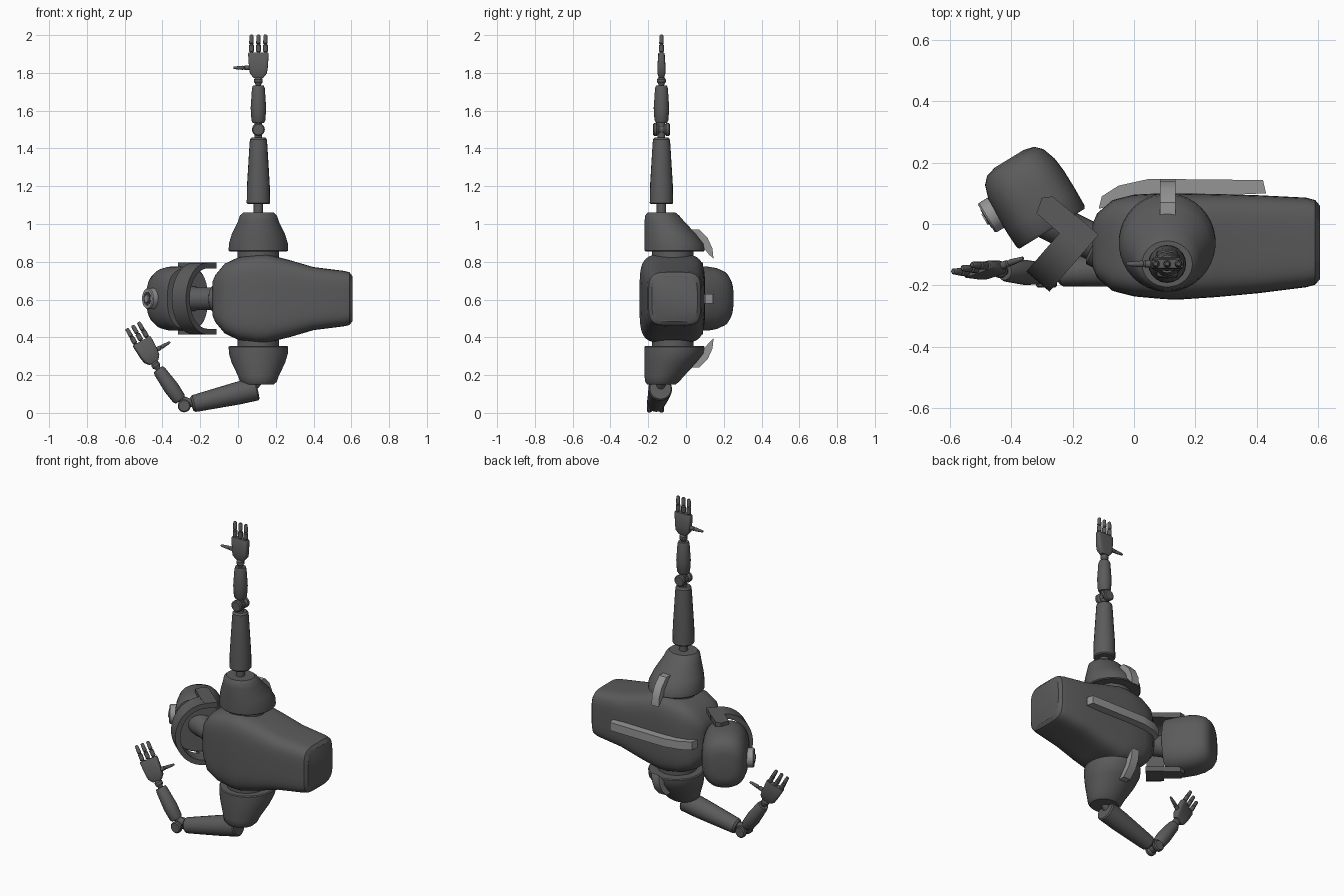
import bpy, bmesh, math
from mathutils import Vector as V

if "Cube" in bpy.data.objects:
    bpy.data.objects.remove(bpy.data.objects["Cube"])


def material(name, g):
    m = bpy.data.materials.new(name)
    m.diffuse_color = (g, g, g, 1)
    m.use_nodes = True
    m.node_tree.nodes["Principled BSDF"].inputs["Base Color"].default_value = m.diffuse_color
    return m


DARK = material("dark grey", 0.105)
LIGHT = material("light grey", 0.30)
BLACK = material("deep grey", 0.05)
MID = 0.605                      # mirror height of the torso
X, Y, Z = V((1, 0, 0)), V((0, 1, 0)), V((0, 0, 1))


def finish(name, bm, mat, angle=35):
    bmesh.ops.recalc_face_normals(bm, faces=bm.faces)
    me = bpy.data.meshes.new(name)
    bm.to_mesh(me)
    bm.free()
    me.shade_smooth()
    me.set_sharp_from_angle(angle=math.radians(angle))
    me.materials.append(mat)
    ob = bpy.data.objects.new(name, me)
    bpy.context.collection.objects.link(ob)
    return ob


def loft(name, o, u, v, w, sections, mat=DARK, n=2.0, seg=32):
    """Superellipse rings (t, cu, cv, ru, rv) along w."""
    bm = bmesh.new()
    rings = []
    for t, cu, cv, ru, rv in sections:
        ring = []
        for i in range(seg):
            a = 2 * math.pi * (i + 0.5) / seg
            c, s = math.cos(a), math.sin(a)
            pu = cu + ru * math.copysign(abs(c) ** (2 / n), c)
            pv = cv + rv * math.copysign(abs(s) ** (2 / n), s)
            ring.append(bm.verts.new(V(o) + u * pu + v * pv + w * t))
        rings.append(ring)
    for r0, r1 in zip(rings, rings[1:]):
        for i in range(seg):
            j = (i + 1) % seg
            bm.faces.new((r0[i], r0[j], r1[j], r1[i]))
    bm.faces.new(rings[0])
    bm.faces.new(rings[-1])
    return finish(name, bm, mat)


def rod(name, a, b, radii, mat=DARK, seg=20):
    """Round bar from a to b; radii are (fraction, radius)."""
    a, b = V(a), V(b)
    w = (b - a).normalized()
    u = w.orthogonal().normalized()
    ln = (b - a).length
    return loft(name, a, u, w.cross(u), w, [(f * ln, 0, 0, r, r) for f, r in radii], mat, seg=seg)


def prism(name, pts, o, u, v, w, mat=DARK):
    """Flat outline in (u, v) extruded by vector w."""
    bm = bmesh.new()
    face = bm.faces.new([bm.verts.new(V(o) + u * p + v * q) for p, q in pts])
    ext = bmesh.ops.extrude_face_region(bm, geom=[face])
    bmesh.ops.translate(bm, vec=w, verts=[g for g in ext["geom"] if isinstance(g, bmesh.types.BMVert)])
    return finish(name, bm, mat)


# torso
loft("torso", (0, 0, MID), Y, Z, X, [
    (-.135, -.07, 0, .07, .09), (-.12, -.07, 0, .105, .125), (-.07, -.07, 0, .148, .185),
    (0, -.07, 0, .166, .218), (.1, -.072, 0, .173, .235), (.15, -.073, 0, .173, .235),
    (.27, -.07, 0, .168, .205), (.4, -.066, 0, .16, .167), (.56, -.06, 0, .146, .147),
    (.59, -.06, 0, .138, .14), (.605, -.06, 0, .12, .12)], n=4.5, seg=48)

# spine ridge
prism("spine_ridge", [(-.115, .05), (-.105, .09), (-.05, .125), (.05, .147), (.42, .143),
                      (.43, .10), (.1, .085)], (0, 0, MID - .025), X, Y, Z * .05, LIGHT)

# shoulders, with joint discs and back fins
for s, side in ((1, "upper"), (-1, "lower")):
    o = (.108, 0, MID)
    loft(side + "_shoulder", o, X, Y, Z * s, [
        (.25, 0, -.06, .152, .155), (.255, 0, -.06, .158, .16), (.29, 0, -.063, .157, .158),
        (.34, 0, -.082, .142, .138), (.41, 0, -.115, .108, .105), (.44, 0, -.126, .098, .09),
        (.455, 0, -.13, .082, .075)], seg=36)
    loft(side + "_shoulder_disc", o, X, Y, Z * s,
         [(.2, 0, -.07, .11, .11), (.26, 0, -.07, .11, .11)])
    prism(side + "_shoulder_fin", [(.02, .365), (.07, .365), (.115, .32), (.14, .265), (.146, .21),
                                   (.12, .235), (.08, .285)],
          (.085, 0, MID), Y, Z * s, X * .05, LIGHT)


def arm(side, start, base, elbow, wrist, tip, u):
    base, elbow, wrist, tip = V(base), V(elbow), V(wrist), V(tip)
    d1, d2 = (elbow - base).normalized(), (wrist - elbow).normalized()
    # upper arm and joints
    rod(side + "_shoulder_joint", start, base + d1 * .04, [(0, .025), (1, .025)])
    rod(side + "_upper_arm", base, elbow - d1 * .042,
        [(0, .056), (.02, .062), (.3, .06), (.9, .047), (.97, .045), (1, .036)])
    rod(side + "_elbow_core", elbow - d1 * .05, elbow + d2 * .05, [(0, .02), (1, .02)])
    rod(side + "_elbow_hinge", elbow - Y * .045, elbow + Y * .045,
        [(0, .028), (.06, .034), (.22, .034), (.35, .024), (.65, .024), (.78, .034), (.94, .034), (1, .028)])
    # forearm and wrist
    rod(side + "_forearm", elbow + d2 * .036, wrist - d2 * .02,
        [(0, .03), (.07, .037), (.4, .041), (.93, .034), (1, .029)])
    w = (tip - wrist).normalized()
    u = V(u)
    u = (u - w * u.dot(w)).normalized()
    v = w.cross(u)
    rod(side + "_wrist", wrist - d2 * .035, wrist + w * .04,
        [(0, .014), (.3, .015), (.45, .023), (.65, .023), (.8, .015), (1, .015)])
    # palm
    loft(side + "_palm", wrist, u, v, w, [
        (.022, 0, 0, .026, .014), (.045, 0, 0, .045, .021), (.075, 0, 0, .05, .022),
        (.15, 0, 0, .055, .017), (.155, 0, 0, .052, .014)], n=5, seg=24)
    # fingers
    for i in (-1, 0, 1):
        p = wrist + u * (.037 * i)
        rod(f"{side}_finger_{i + 2}", p + w * .15, p + w * .25,
            [(0, .010), (.08, .008), (.12, .013), (.45, .013), (.5, .008), (.55, .012), (.95, .010), (1, .006)], seg=12)
    # thumb
    p = wrist + w * .075
    rod(side + "_thumb", p - u * .03, p - u * .133,
        [(0, .013), (.4, .012), (.45, .008), (.5, .011), (.93, .007), (1, .005)], seg=12)


arm("upper", (.108, -.13, 1.05), (.108, -.13, 1.105), (.108, -.13, 1.5), (.108, -.13, 1.752),
    (.108, -.13, 2.0), (1, 0, 0))
arm("lower", (.108, -.13, .17), (.1, -.135, .128), (-.285, -.162, .037), (-.434, -.153, .247),
    (-.562, -.143, .47), (-.85, -.3, -.49))

# neck
rod("neck", (-.29, .02, MID), (-.09, -.08, MID),
    [(0, .065), (.3, .065), (.34, .06), (.8, .06), (.84, .075), (1, .075)], seg=28)

# head: A points to its crown, B to its face
A, B = V((-.853, -.522, 0)), V((.522, -.853, 0))
HC = V((-.34, .104, MID))
loft("head", HC, A, Z, B, [
    (-.127, 0, 0, .055, .075), (-.118, 0, 0, .09, .12), (-.095, 0, 0, .112, .145),
    (-.05, 0, 0, .127, .163), (0, 0, 0, .132, .17), (.07, 0, 0, .132, .17),
    (.13, 0, 0, .13, .167), (.14, 0, 0, .125, .16)], n=2.6, seg=48)

# lens on the crown
lens = HC + A * .11
rod("lens_ring", lens, lens + A * .055, [(0, .056), (.9, .056), (1, .052)], LIGHT, 28)
rod("lens_seat", lens + A * .05, lens + A * .057, [(0, .036), (1, .036)], BLACK, 28)
rod("lens_eye", lens + A * .05, lens + A * .062, [(0, .024), (1, .02)], LIGHT, 24)

# jaw hoop and side straps
D, E = V((-.654, -.756, 0)), V((-.756, .654, 0))


def half_loop(end, half):
    arc = [math.pi * (i / 20 - .5) for i in range(21)]
    curve = [(.07 + (end - .07) * math.cos(a), half * math.sin(a)) for a in arc]
    return [(0, -half)] + curve + [(0, half)]


prism("jaw_hoop", half_loop(.245, .19) + half_loop(.215, .16)[::-1],
      (-.115, -.035, MID), D, Z, E * .1)
for s, side in ((1, "upper"), (-1, "lower")):
    prism(side + "_jaw_strap", [(-.115, -.035), (-.265, .09), (-.30, .085), (-.318, .035),
                                (-.22, -.05), (-.165, -.09)],
          (0, 0, MID + s * .16), X, Y, Z * s * .031)
